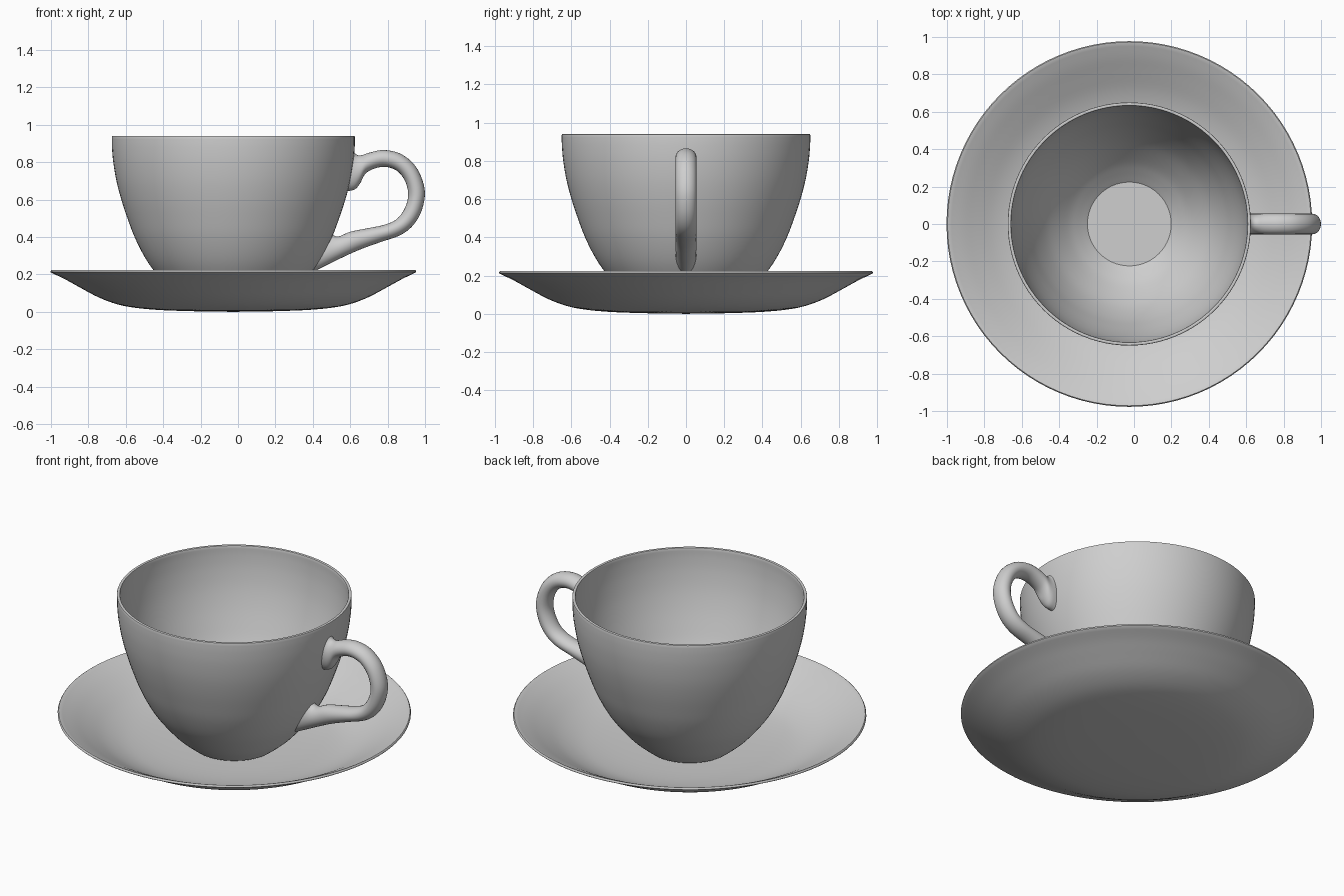
import bpy
import bmesh
from math import cos, sin, tau
from mathutils import Vector

if "Cube" in bpy.data.objects:
    bpy.data.objects.remove(bpy.data.objects["Cube"])

AXIS_X = -0.025   # the cup and saucer share this upright axis

# Glazed grey ceramic
COLOUR = (0.62, 0.62, 0.62, 1)
ceramic = bpy.data.materials.new("grey ceramic")
ceramic.use_nodes = True
ceramic.diffuse_color = COLOUR
ceramic.node_tree.nodes["Principled BSDF"].inputs["Base Color"].default_value = COLOUR


def smooth_path(points, steps):
    """Catmull-Rom curve through the points."""
    pts = [Vector(p) for p in points]
    pts = [2 * pts[0] - pts[1]] + pts + [2 * pts[-1] - pts[-2]]
    path = []
    for a, b, c, d in zip(pts, pts[1:], pts[2:], pts[3:]):
        for i in range(steps):
            t = i / steps
            path.append(0.5 * (2 * b + (c - a) * t + (2 * a - 5 * b + 4 * c - d) * t * t
                               + (3 * b - a - 3 * c + d) * t ** 3))
    return path + [pts[-2]]


def finish(bm, name):
    bmesh.ops.recalc_face_normals(bm, faces=bm.faces)
    mesh = bpy.data.meshes.new(name)
    bm.to_mesh(mesh)
    bm.free()
    mesh.materials.append(ceramic)
    obj = bpy.data.objects.new(name, mesh)
    bpy.context.collection.objects.link(obj)
    bpy.ops.object.select_all(action='DESELECT')
    obj.select_set(True)
    bpy.context.view_layer.objects.active = obj
    bpy.ops.object.shade_smooth_by_angle(angle=0.52)
    return obj


def turned_shell(name, points, wall, base_z, segments=96):
    """Revolve an outer profile with an even wall and a softened rim."""
    outer = smooth_path(points, 4)
    inner = []
    for i, p in enumerate(outer):
        along = (outer[min(i + 1, len(outer) - 1)] - outer[max(i - 1, 0)]).normalized()
        inner.append(p + wall * Vector((-along.y, along.x)))
    # Rounded lip between the outer and inner wall
    up = (outer[-1] - outer[-2]).normalized() * wall * 0.3
    lip = [outer[-1].lerp(inner[-1], f) + up * h
           for f, h in ((0.08, 0.7), (0.25, 1), (0.75, 1), (0.92, 0.7))]
    profile = [Vector((0, base_z))] + outer + lip + inner[::-1]
    profile.append(Vector((0, inner[0].y)))

    bm = bmesh.new()
    verts = [bm.verts.new((p.x, 0, p.y)) for p in profile]
    edges = [bm.edges.new(pair) for pair in zip(verts, verts[1:])]
    bmesh.ops.spin(bm, geom=verts + edges, cent=(0, 0, 0), axis=(0, 0, 1),
                   angle=tau, steps=segments, use_merge=True)
    bmesh.ops.remove_doubles(bm, verts=bm.verts, dist=0.0001)
    obj = finish(bm, name)
    obj.location.x = AXIS_X
    return obj


# Saucer: shallow dish, nearly flat below
turned_shell("saucer", [(0.1, 0.001), (0.25, 0.004), (0.4, 0.01), (0.52, 0.021),
                        (0.62, 0.04), (0.72, 0.077), (0.82, 0.13), (0.9, 0.174),
                        (0.975, 0.21)], 0.015, 0.0)

# Cup: deep bowl on a small flat base
turned_shell("cup", [(0.235, 0.03), (0.285, 0.07), (0.345, 0.125), (0.425, 0.22),
                     (0.478, 0.3), (0.528, 0.4), (0.566, 0.5), (0.599, 0.6),
                     (0.625, 0.7), (0.642, 0.8), (0.649, 0.88), (0.65, 0.935)],
             0.018, 0.03)

# Handle: oval rings between its outside and inside edges (x, z, x, z)
edge_pairs = [
    (0.612, 0.868, 0.587, 0.645), (0.63, 0.843, 0.625, 0.655),
    (0.656, 0.836, 0.652, 0.685), (0.7, 0.85, 0.688, 0.745),
    (0.78, 0.865, 0.77, 0.775), (0.875, 0.842, 0.845, 0.757),
    (0.955, 0.77, 0.893, 0.7), (0.998, 0.655, 0.91, 0.625),
    (0.985, 0.55, 0.892, 0.555), (0.94, 0.467, 0.85, 0.497),
    (0.87, 0.411, 0.785, 0.466), (0.76, 0.372, 0.7, 0.448),
    (0.65, 0.332, 0.6, 0.428), (0.54, 0.282, 0.535, 0.402),
    (0.398, 0.212, 0.5, 0.418)]
outside = smooth_path([p[:2] for p in edge_pairs], 5)
inside = smooth_path([p[2:] for p in edge_pairs], 5)
SIDES = 24
bm = bmesh.new()
rings = []
for a, b in zip(outside, inside):
    mid, half = (a + b) / 2, (a - b) / 2
    ring = []
    for k in range(SIDES):
        angle = tau * k / SIDES
        p = mid + half * cos(angle)
        ring.append(bm.verts.new((p.x, 0.055 * sin(angle), p.y)))
    rings.append(ring)
for r, s in zip(rings, rings[1:]):
    for k in range(SIDES):
        n = (k + 1) % SIDES
        bm.faces.new((r[k], r[n], s[n], s[k]))
bm.faces.new(rings[0])
bm.faces.new(rings[-1])
finish(bm, "handle")
